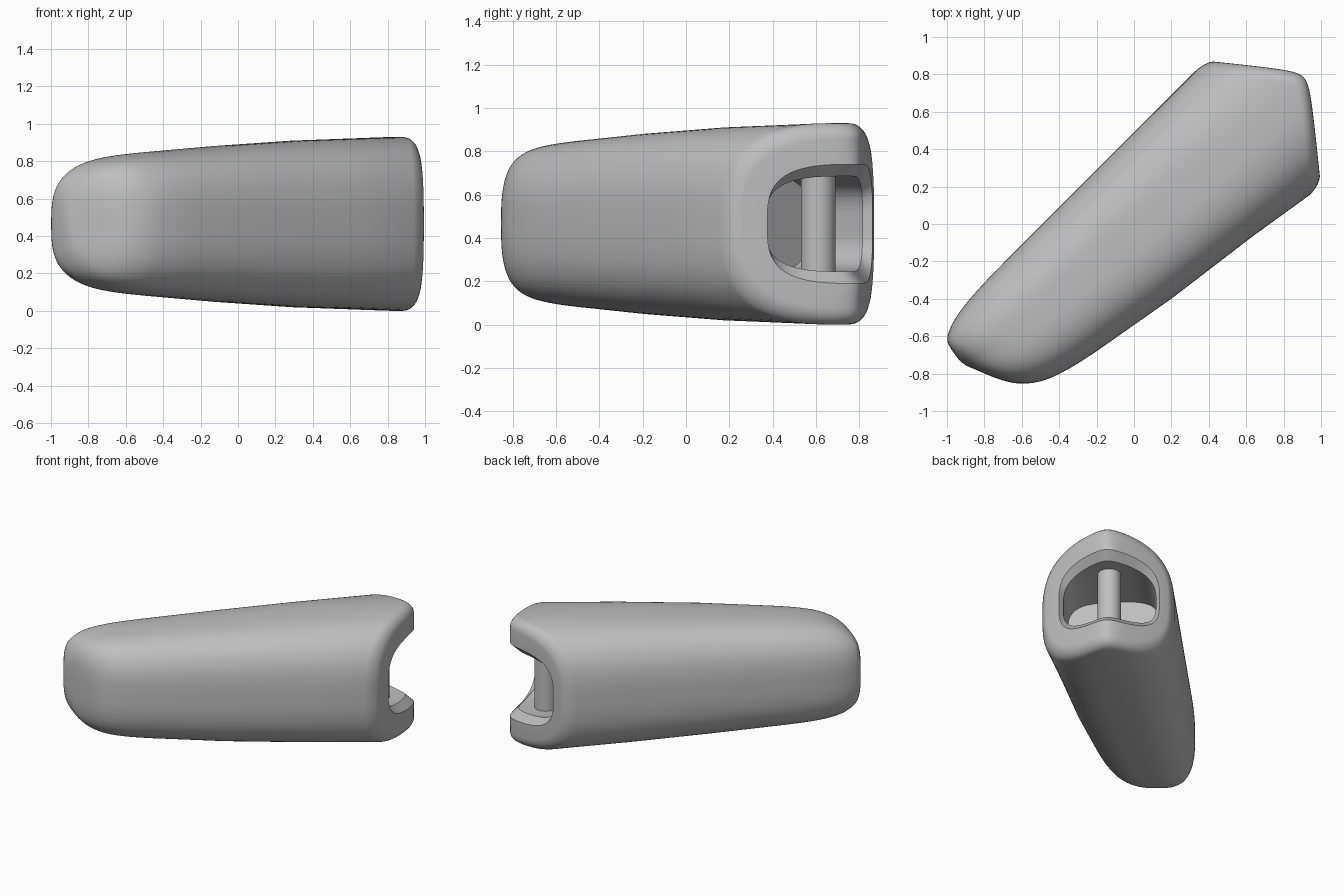
import bpy, bmesh, math

cube = bpy.data.objects.get("Cube")
if cube:
    bpy.data.objects.remove(cube, do_unlink=True)

MID_Z = 0.465      # height of the long axis
AXIS_V = -0.085    # sideways place of the pointed end
SEGMENTS = 96
R2 = math.sqrt(0.5)

grey = bpy.data.materials.new("plain_grey")
grey.use_nodes = True
grey.diffuse_color = (0.52, 0.52, 0.52, 1)
grey.node_tree.nodes["Principled BSDF"].inputs["Base Color"].default_value = (0.52, 0.52, 0.52, 1)


def place(u, v, z):
    """Turn along/across coordinates into the diagonal pose."""
    return ((u - v) * R2, (u + v) * R2, z)


def end_u(v):
    """Wedge-shaped end with a softened ridge."""
    return 1.245 - 0.82 * math.sqrt((v - AXIS_V) ** 2 + 0.0036)


def add_ring(bm, left, right, half_h, wedge_depth=None, power=2.9):
    """Superellipse section; follows the wedge when a depth is given."""
    ring = []
    for i in range(SEGMENTS):
        a = math.tau * i / SEGMENTS
        c, s = math.cos(a), math.sin(a)
        r = (abs(c) ** power + abs(s) ** power) ** (-1 / power)
        f = (1 + r * c) / 2
        v = right[1] + (left[1] - right[1]) * f
        if wedge_depth is None:
            u = right[0] + (left[0] - right[0]) * f
        else:
            u = end_u(v) - wedge_depth
        ring.append(bm.verts.new(place(u, v, MID_Z + half_h * r * s)))
    return ring


def bridge(bm, a, b):
    for i in range(SEGMENTS):
        j = (i + 1) % SEGMENTS
        bm.faces.new((a[i], a[j], b[j], b[i]))


def spline(p0, p1, p2, p3, t):
    return [0.5 * (2 * b + (c - a) * t + (2 * a - 5 * b + 4 * c - d) * t * t
                   + (3 * b - a - 3 * c + d) * t ** 3)
            for a, b, c, d in zip(p0, p1, p2, p3)]


def finish(bm, name, angle):
    bmesh.ops.recalc_face_normals(bm, faces=bm.faces)
    mesh = bpy.data.meshes.new(name)
    bm.to_mesh(mesh)
    bm.free()
    mesh.materials.append(grey)
    obj = bpy.data.objects.new(name, mesh)
    bpy.context.collection.objects.link(obj)
    bpy.ops.object.select_all(action='DESELECT')
    obj.select_set(True)
    bpy.context.view_layer.objects.active = obj
    bpy.ops.object.shade_smooth_by_angle(angle=math.radians(angle))
    return obj


# Body sections: left u, left v, right u, right v, half height
sections = [
    (-1.175, 0.13, -1.17, 0.10, 0.05),
    (-1.172, 0.17, -1.15, 0.05, 0.15),
    (-1.15, 0.26, -1.10, -0.07, 0.24),
    (-1.09, 0.30, -1.04, -0.166, 0.30),
    (-1.00, 0.325, -0.95, -0.24, 0.34),
    (-0.863, 0.34, -0.83, -0.29, 0.365),
    (-0.643, 0.346, -0.62, -0.34, 0.385),
    (-0.14, 0.346, -0.14, -0.424, 0.418),
    (0.40, 0.346, 0.40, -0.495, 0.446),
]
bm = bmesh.new()
rings = []
nose_end = 6
for k, sec in enumerate(sections):
    steps = 4 if k < nose_end else 1
    for n in range(steps):
        vals = sec
        if n:
            vals = spline(sections[max(k - 1, 0)], sec, sections[k + 1], sections[k + 2], n / steps)
        rings.append(add_ring(bm, vals[0:2], vals[2:4], vals[4]))

# Rounded lip around the wedge end
for n in range(7):
    a = math.pi / 2 * n / 6
    inset = 1 - math.cos(a)
    rings.append(add_ring(bm, (0, 0.346 - 0.035 * inset), (0, -0.555 + 0.035 * inset),
                          0.465 - 0.075 * inset, 0.08 * (1 - math.sin(a))))

# Opening, chamfer and cavity
rings.append(add_ring(bm, (0, AXIS_V + 0.343), (0, AXIS_V - 0.343), 0.275, 0.0, 3.3))
rings.append(add_ring(bm, (0, AXIS_V + 0.315), (0, AXIS_V - 0.315), 0.22, 0.06, 3.3))
rings.append(add_ring(bm, (0.57, AXIS_V + 0.315), (0.57, AXIS_V - 0.315), 0.22, None, 3.3))

for a, b in zip(rings, rings[1:]):
    bridge(bm, a, b)
bm.faces.new(rings[0])
bm.faces.new(rings[-1])
finish(bm, "body_shell", 30)

# Upright pin across the cavity
bm = bmesh.new()
bmesh.ops.create_cone(bm, cap_ends=True, segments=48, radius1=0.08, radius2=0.08, depth=0.47)
bmesh.ops.translate(bm, vec=place(0.948, AXIS_V, MID_Z), verts=bm.verts)
finish(bm, "cross_pin", 40)
